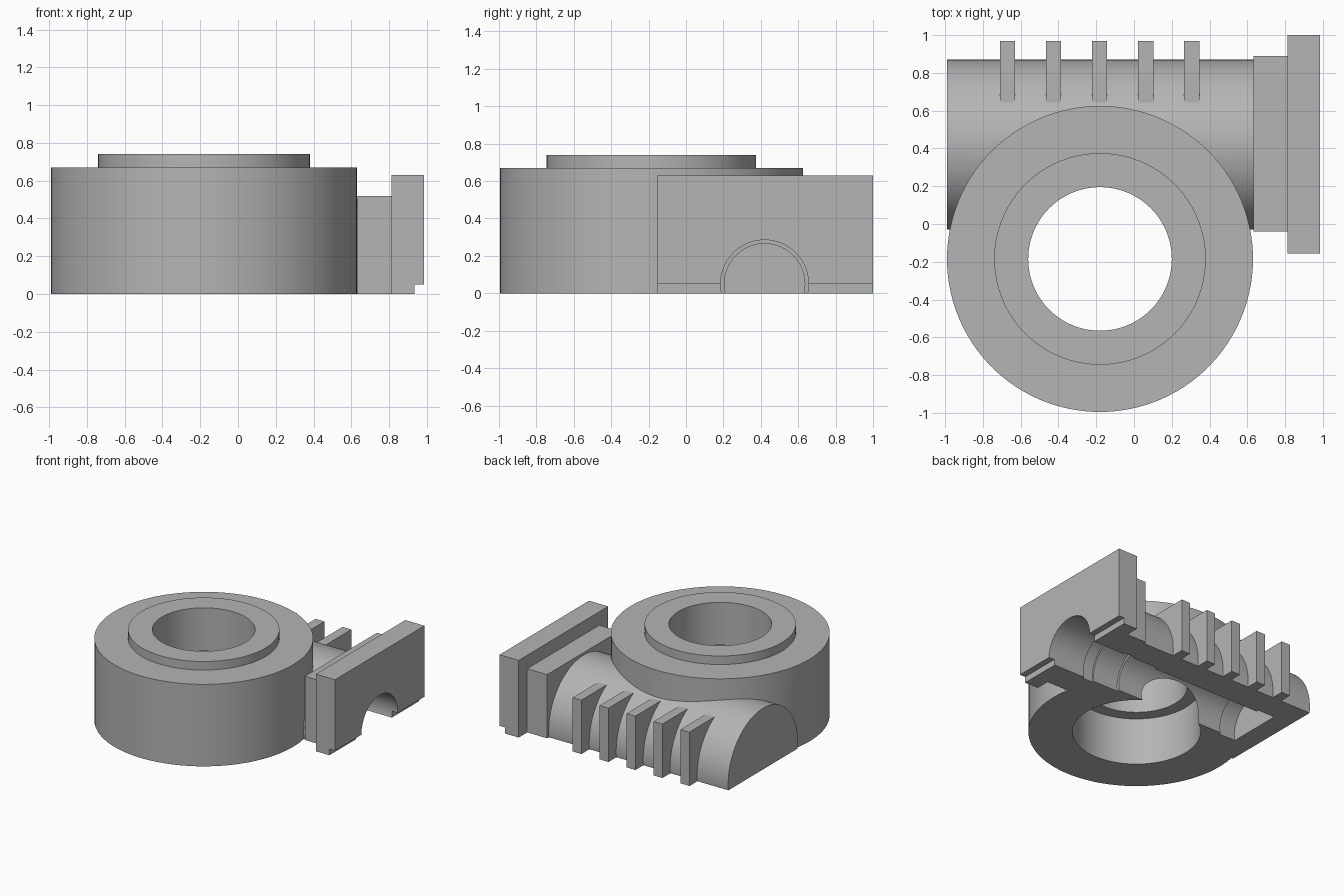
import bpy
import bmesh
import math
from mathutils import Matrix

default = bpy.data.objects.get("Cube")
if default:
    bpy.data.objects.remove(default, do_unlink=True)

grey = bpy.data.materials.new("plain grey")
grey.use_nodes = True
COLOUR = (0.46, 0.46, 0.46, 1)
grey.diffuse_color = COLOUR
grey.node_tree.nodes["Principled BSDF"].inputs["Base Color"].default_value = COLOUR

WHEEL = Matrix.Translation((-0.18, -0.185, 0))
WORM = Matrix.Translation((0, 0.42, 0.05)) @ Matrix.Rotation(math.pi / 2, 4, 'Y')
BELOW = -0.6


def finish(name, bm):
    bmesh.ops.recalc_face_normals(bm, faces=bm.faces)
    mesh = bpy.data.meshes.new(name)
    bm.to_mesh(mesh)
    bm.free()
    mesh.materials.append(grey)
    obj = bpy.data.objects.new(name, mesh)
    bpy.context.collection.objects.link(obj)
    return obj


def lathe(name, profile, matrix, sides=128):
    """Solid of revolution from (radius, height) points, capped at both ends."""
    bm = bmesh.new()
    rings = []
    for r, h in profile:
        rings.append([bm.verts.new((r * math.cos(2 * math.pi * i / sides),
                                    r * math.sin(2 * math.pi * i / sides), h))
                      for i in range(sides)])
    for low, high in zip(rings, rings[1:]):
        for i in range(sides):
            j = (i + 1) % sides
            bm.faces.new((low[i], low[j], high[j], high[i]))
    bm.faces.new(rings[0][::-1])
    bm.faces.new(rings[-1])
    bm.transform(matrix)
    return finish(name, bm)


def box(name, x, y, z):
    bm = bmesh.new()
    bmesh.ops.create_cube(bm, size=1)
    for v in bm.verts:
        for axis, span in enumerate((x, y, z)):
            v.co[axis] = span[1] if v.co[axis] > 0 else span[0]
    return finish(name, bm)


def combine(target, tool, operation):
    mod = target.modifiers.new(operation.lower(), 'BOOLEAN')
    mod.operation = operation
    mod.solver = 'EXACT'
    mod.object = tool
    bpy.context.view_layer.objects.active = target
    bpy.ops.object.modifier_apply(modifier=mod.name)
    bpy.data.objects.remove(tool, do_unlink=True)


# Wheel drum with its raised collar
housing = lathe("gear_housing", [(0.81, BELOW), (0.81, 0.67), (0.56, 0.67), (0.56, 0.74)], WHEEL)

# Worm barrel, two end flanges and cooling fins
solids = [
    lathe("worm_barrel", [(0.45, -0.99), (0.45, 0.7)], WORM),
    box("inner_flange", (0.632, 0.9), (-0.04, 0.89), (BELOW, 0.52)),
    box("outer_flange", (0.812, 0.985), (-0.155, 1.0), (BELOW, 0.63)),
]
for i in range(5):
    x = -0.67 + 0.244 * i
    solids.append(box("fin", (x - 0.04, x + 0.04), (0.5, 0.97), (BELOW, 0.44)))
for solid in solids:
    combine(housing, solid, 'UNION')

# Flat split face, flange rebate, stepped wheel bore and stepped worm bore
cuts = [
    box("split_cutter", (-2, 2), (-2, 2), (-2, 0)),
    box("rebate_cutter", (0.935, 1.5), (-2, 2), (-1, 0.05)),
    lathe("wheel_cutter", [(0.48, -1), (0.48, 0.39), (0.38, 0.39), (0.38, 1)], WHEEL),
    lathe("worm_cutter", [(0.235, -0.825), (0.235, -0.67), (0.215, -0.67), (0.215, 0.32),
                          (0.235, 0.32), (0.235, 0.55), (0.25, 0.55), (0.25, 0.65),
                          (0.235, 0.65), (0.235, 1.2)], WORM),
]
for cut in cuts:
    combine(housing, cut, 'DIFFERENCE')

# Smooth curved walls, crisp edges
bpy.ops.object.select_all(action='DESELECT')
housing.select_set(True)
bpy.context.view_layer.objects.active = housing
bpy.ops.object.shade_smooth_by_angle(angle=math.radians(25))
